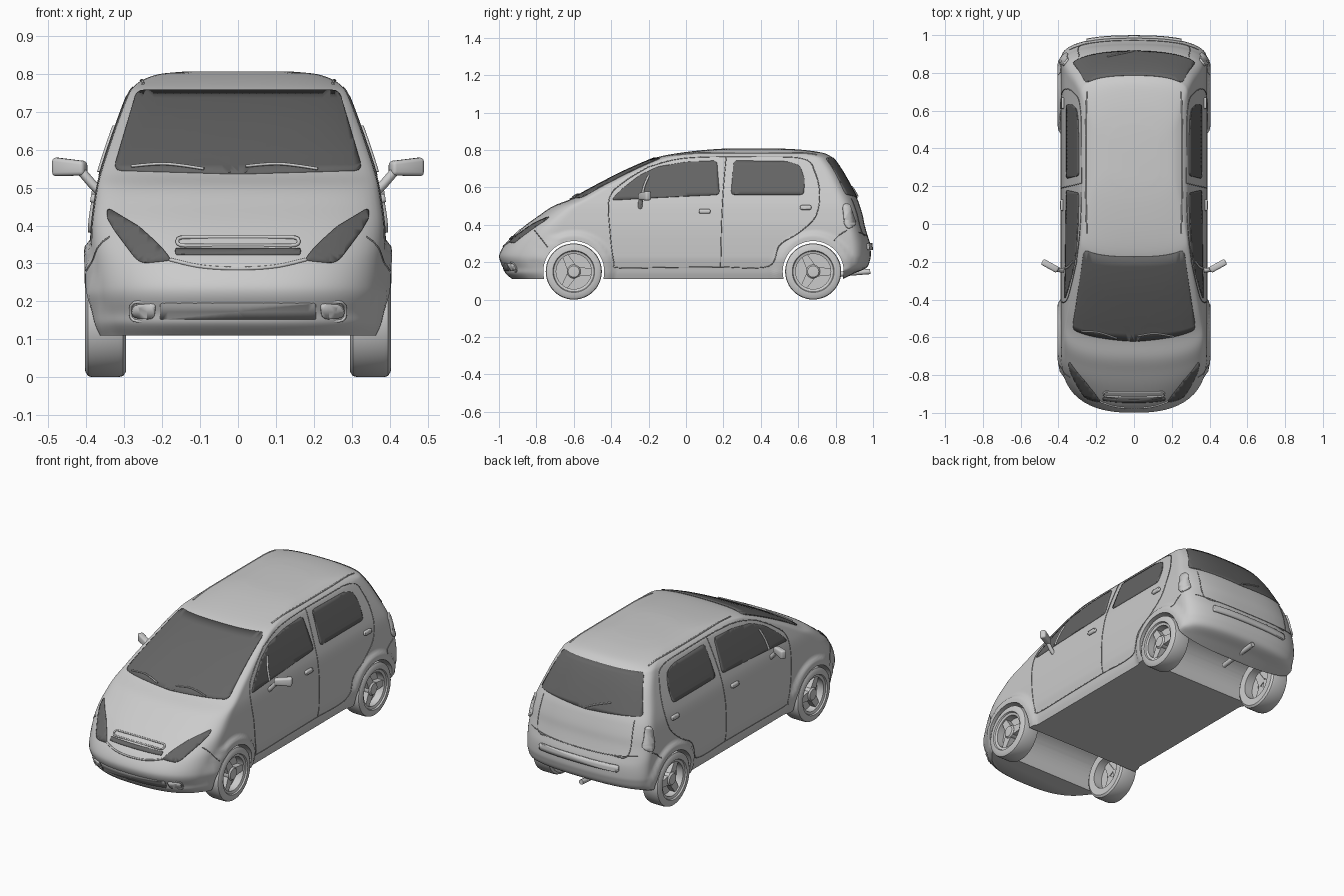
import bpy, bmesh, math
from mathutils import Vector, Matrix
from mathutils.bvhtree import BVHTree

if "Cube" in bpy.data.objects:
    bpy.data.objects.remove(bpy.data.objects["Cube"])


def material(name, value):
    m = bpy.data.materials.new(name)
    m.use_nodes = True
    colour = (value, value, value, 1)
    m.diffuse_color = colour
    m.node_tree.nodes["Principled BSDF"].inputs["Base Color"].default_value = colour
    return m


BODY = material("body_grey", 0.6)
GLASS = material("dark_glass", 0.13)
TRIM = material("grey_trim", 0.3)
WHEELS = (-0.60, 0.68)


def finish(name, bm, mat, angle=35):
    mesh = bpy.data.meshes.new(name)
    bm.to_mesh(mesh)
    bm.free()
    ob = bpy.data.objects.new(name, mesh)
    bpy.context.collection.objects.link(ob)
    if mat:
        mesh.materials.append(mat)
    smooth(ob, angle)
    return ob


def smooth(ob, angle):
    bpy.ops.object.select_all(action="DESELECT")
    ob.select_set(True)
    bpy.context.view_layer.objects.active = ob
    bpy.ops.object.shade_smooth_by_angle(angle=math.radians(angle))


# Body shell: horizontal slices (height, front, front depth, rear, rear depth, half width)
SLICES = [
    (.11, -.93, .25, .84, .10, .36), (.14, -.965, .28, .90, .10, .37),
    (.17, -.975, .29, .965, .11, .376), (.215, -.997, .31, .985, .12, .385),
    (.25, -.995, .31, .988, .12, .387), (.30, -.965, .28, .984, .12, .388),
    (.345, -.92, .23, .97, .11, .388), (.40, -.855, .18, .955, .11, .386),
    (.45, -.785, .15, .945, .11, .38), (.50, -.71, .13, .93, .11, .372),
    (.54, -.61, .10, .915, .11, .362), (.60, -.50, .09, .885, .11, .343),
    (.68, -.345, .09, .84, .10, .315), (.74, -.21, .08, .80, .10, .292),
    (.765, -.14, .09, .775, .10, .277), (.785, -.03, .15, .73, .15, .25),
    (.80, .10, .15, .63, .15, .205), (.807, .20, .10, .52, .10, .13)]


def catmull(rows, steps):
    rows = [Vector(r) for r in rows]
    out = []
    for i in range(len(rows) - 1):
        a, b, c = rows[max(i - 1, 0)], rows[i], rows[i + 1]
        d = rows[min(i + 2, len(rows) - 1)]
        for k in range(steps):
            t = k / steps
            out.append(b + (c - a) * (t / 2) + (a * 2 - b * 5 + c * 4 - d) * (t * t / 2)
                       + (b * 3 - a - c * 3 + d) * (t ** 3 / 2))
    return out + [rows[-1]]


def flare(x, y, z):
    for wy in WHEELS:
        s = min(max((0.22 - math.hypot(y - wy, z - 0.15)) / 0.03, 0), 1)
        x += 0.018 * s * s * (3 - 2 * s) * (x / 0.39) ** 4
    return x


def outline(row, caps=14, sides=84):
    z, yf, df, yr, dr, w = row
    e = 0.8
    half = []
    for i in range(caps):
        a = i / caps * math.pi / 2
        half.append((w * math.sin(a) ** e, yf + df * (1 - math.cos(a) ** e)))
    for i in range(sides):
        half.append((w, yf + df + (yr - dr - yf - df) * i / sides))
    for i in range(caps + 1):
        a = (1 - i / caps) * math.pi / 2
        half.append((w * math.sin(a) ** e, yr - dr * (1 - max(math.cos(a), 0) ** e)))
    half = [(flare(x, y, z), y, z) for x, y in half]
    return half + [(-x, y, z) for x, y, z in half[-2:0:-1]]


bm = bmesh.new()
rings = [[bm.verts.new(p) for p in outline(r)] for r in catmull(SLICES, 5)]
for low, high in zip(rings, rings[1:]):
    for i in range(len(low)):
        j = (i + 1) % len(low)
        bm.faces.new((low[i], low[j], high[j], high[i]))
bm.faces.new(rings[0])
bm.faces.new(rings[-1])
bmesh.ops.recalc_face_normals(bm, faces=bm.faces)
TREE = BVHTree.FromBMesh(bm)
body = finish("body_shell", bm, BODY, 40)

# Wheel arches
for y in WHEELS:
    bm = bmesh.new()
    bmesh.ops.create_cone(bm, cap_ends=True, segments=48, radius1=0.163, radius2=0.163, depth=1.2,
                          matrix=Matrix.Translation((0, y, 0.15)) @ Matrix.Rotation(math.pi / 2, 4, "Y"))
    cutter = finish("arch_cutter", bm, None)
    cutter.hide_render = True
    cut = body.modifiers.new("arch", "BOOLEAN")
    cut.operation, cut.solver, cut.object = "DIFFERENCE", "EXACT", cutter
    bpy.context.view_layer.objects.active = body
    bpy.ops.object.modifier_apply(modifier=cut.name)
    bpy.data.objects.remove(cutter)
smooth(body, 40)

# Directions from which details are laid on the shell
PLACE = {
    "front": (lambda u, v: Vector((u, -2, v)), Vector((0, 1, 0))),
    "back": (lambda u, v: Vector((u, 2, v)), Vector((0, -1, 0))),
    "left": (lambda u, v: Vector((2, u, v)), Vector((-1, 0, 0))),
    "right": (lambda u, v: Vector((-2, u, v)), Vector((1, 0, 0))),
    "top": (lambda u, v: Vector((u, v, 2)), Vector((0, 0, -1)))}


def lay(u, v, place, lift):
    start, ray = PLACE[place][0](u, v), PLACE[place][1]
    hit, n, _, _ = TREE.ray_cast(start, ray)
    if hit is None:
        hit, n, _, _ = TREE.find_nearest(start + ray * 1.6)
    return hit + (n if n.dot(ray) < 0 else -n) * lift


def rounded(pts, r):
    pts = [Vector(p) for p in pts]
    out = []
    for i, p in enumerate(pts):
        ends = []
        for q in (pts[i - 1], pts[(i + 1) % len(pts)]):
            d = q - p
            ends.append(p + d.normalized() * min(r, d.length * 0.45))
        for t in (0, 0.33, 0.67, 1):
            out.append(ends[0] * (1 - t) ** 2 + p * (2 * t * (1 - t)) + ends[1] * t * t)
    return out


def plate(name, pts, place, mat, lift=0.004, r=0.02):
    bm = bmesh.new()
    pts = rounded(pts, r)
    bm.faces.new([bm.verts.new((p.x, p.y, 0)) for p in pts])
    bmesh.ops.triangulate(bm, faces=bm.faces)
    for axis in (0, 1):
        lo, hi = min(p[axis] for p in pts), max(p[axis] for p in pts)
        n = max(2, int((hi - lo) / 0.02))
        for k in range(1, n):
            co, no = Vector(), Vector()
            co[axis], no[axis] = lo + (hi - lo) * k / n, 1
            bmesh.ops.bisect_plane(bm, geom=bm.verts[:] + bm.edges[:] + bm.faces[:],
                                   plane_co=co, plane_no=no)
    for v in bm.verts:
        v.co = lay(v.co.x, v.co.y, place, lift)
    bm.normal_update()
    total = sum((f.normal * f.calc_area() for f in bm.faces), Vector())
    if total.dot(PLACE[place][1]) > 0:
        bmesh.ops.reverse_faces(bm, faces=bm.faces)
    ob = finish(name, bm, mat)
    mod = ob.modifiers.new("thickness", "SOLIDIFY")
    mod.thickness, mod.offset = lift + 0.004, -1


def tube(name, pts, mat, radius, closed=False):
    cu = bpy.data.curves.new(name, "CURVE")
    cu.dimensions, cu.bevel_depth, cu.bevel_resolution = "3D", radius, 2
    cu.use_fill_caps = True
    sp = cu.splines.new("POLY")
    sp.points.add(len(pts) - 1)
    for point, p in zip(sp.points, pts):
        point.co = (*p, 1)
    sp.use_cyclic_u = closed
    cu.materials.append(mat)
    bpy.context.collection.objects.link(bpy.data.objects.new(name, cu))


def seam(name, pts, place, mat=TRIM, radius=0.0025, lift=0.0, closed=False):
    path = catmull(pts, 8) if not closed else rounded(pts, 0.02)
    tube(name, [lay(p[0], p[1], place, lift) for p in path], mat, radius, closed)


def box(x, z0, z1):
    return [(-x, z0), (x, z0), (x, z1), (-x, z1)]


# Windscreen, rear window and nose details
plate("windscreen", [(-.328, .545), (0, .535), (.328, .545), (.266, .755), (-.266, .755)], "front", GLASS)
plate("rear_window", [(-.325, .56), (0, .54), (.325, .56), (.255, .757), (-.255, .757)], "back", GLASS)
plate("grille_slot", box(.165, .322, .338), "front", GLASS, r=.006)
seam("grille_frame", box(.16, .345, .367), "front", BODY, .005, .003, True)
seam("grille_lip", [(-.18, .31), (-.1, .292), (0, .286), (.1, .292), (.18, .31)], "front", BODY, .005)
plate("lower_intake", box(.205, .152, .195), "front", TRIM, .003, .005)
seam("intake_frame", box(.283, .148, .199), "front", BODY, .004, .002, True)
seam("rear_bumper_line", [(-.34, .36), (-.2, .345), (0, .34), (.2, .345), (.34, .36)], "back")
plate("rear_bumper_ledge", box(.25, .265, .30), "back", BODY, .012, .01)
seam("tailgate_line", [(-.29, .54), (-.29, .36), (-.2, .345)], "back")
seam("tailgate_line_left", [(.29, .54), (.29, .36), (.2, .345)], "back")

# Wipers
for x in (-.28, .02):
    seam("front_wiper", [(x, .55), (x + .09, .556), (x + .19, .543)], "front", BODY, .004, .008)
seam("rear_wiper", [(0, .55), (-.06, .575), (-.14, .60)], "back", BODY, .004, .008)

# Lamps, doors, mirrors on both sides
LAMP = [(.343, .445), (.345, .42), (.325, .385), (.27, .312), (.25, .30), (.175, .308), (.205, .345), (.26, .395)]
FRONT_GLASS = [(-.40, .53), (-.35, .585), (-.25, .663), (-.15, .71), (0, .735), (.165, .742), (.18, .56), (-.2, .542)]
REAR_GLASS = [(.255, .742), (.54, .738), (.61, .715), (.635, .64), (.63, .56), (.24, .56)]
for side, s in (("left", 1), ("right", -1)):
    plate(side + "_headlamp", [(u * s, v) for u, v in LAMP], "front", GLASS, r=.012)
    plate(side + "_fog_lamp", [(u * s, v) for u, v in ((.222, .152), (.278, .158), (.278, .19), (.215, .195))],
          "front", BODY, .006, .015)
    plate(side + "_front_window", FRONT_GLASS, side, GLASS)
    plate(side + "_rear_window", REAR_GLASS, side, GLASS)
    plate(side + "_tail_lamp", [(.84, .51), (.87, .51), (.905, .40), (.87, .375), (.845, .40)], side, BODY, .01)
    for y, z in ((.10, .47), (.64, .49)):
        plate(side + "_door_handle", [(y - .03, z - .01), (y + .03, z - .01), (y + .03, z + .012), (y - .03, z + .012)],
              side, BODY, .012, .008)
    seam(side + "_front_door_seam", [(-.2, .71), (-.33, .63), (-.41, .54), (-.405, .35), (-.385, .2), (-.36, .17),
                                     (-.1, .172), (.185, .175)], side)
    seam(side + "_pillar_seam", [(.215, .765), (.2, .6), (.19, .4), (.185, .175)], side)
    seam(side + "_rear_door_seam", [(.185, .175), (.44, .178), (.50, .29), (.6, .355), (.69, .44), (.715, .56),
                                    (.69, .68), (.63, .752), (.4, .763), (0, .757), (-.2, .71)], side)
    seam(side + "_quarter_bar", [(-.2, .66), (-.225, .6), (-.235, .54)], side, BODY, .006, .004)
    seam(side + "_fender_seam", [(-.81, .37), (-.77, .32), (-.74, .28)], side)
    seam(side + "_rear_fender_seam", [(.86, .37), (.82, .345), (.79, .315)], side)
    seam(side + "_roof_gutter", [(.25 * s, -.05), (.255 * s, .2), (.255 * s, .5), (.25 * s, .7)], "top", BODY, .004)

    # Door mirror
    bm = bmesh.new()
    bmesh.ops.create_cube(bm, size=1, matrix=Matrix.Diagonal((.095, .034, .05, 1)))
    for v in bm.verts:
        if v.co.x < 0:
            v.co.z = v.co.z * 0.75 - 0.004
    bmesh.ops.bevel(bm, geom=bm.edges[:], offset=0.01, segments=3, affect="EDGES", profile=0.5)
    turn = Matrix.Translation((.444, -.222, .555)) @ Matrix.Rotation(0.5, 4, "Z")
    bm.transform(Matrix.Diagonal((s, 1, 1, 1)) @ turn)
    bmesh.ops.recalc_face_normals(bm, faces=bm.faces)
    finish(side + "_mirror", bm, BODY, 50)
    tube(side + "_mirror_arm", [(.36 * s, -.245, .485), (.385 * s, -.245, .51), (.415 * s, -.24, .545)], BODY, .012)


def lathe(name, profile, y, s, spokes=0):
    bm = bmesh.new()
    verts = [bm.verts.new((x, 0, r)) for r, x in profile]
    edges = [bm.edges.new(pair) for pair in zip(verts, verts[1:])]
    bmesh.ops.spin(bm, geom=verts + edges, cent=(0, 0, 0), axis=(1, 0, 0), angle=math.tau, steps=48)
    bmesh.ops.remove_doubles(bm, verts=bm.verts, dist=0.0001)
    for k in range(spokes):
        made = bmesh.ops.create_cube(bm, size=1)["verts"]
        for v in made:
            out = v.co.z > 0
            v.co = Vector((.383 if v.co.x > 0 else .345, v.co.y * (.034 if out else .055), .096 if out else .01))
        bmesh.ops.rotate(bm, verts=made, cent=(0, 0, 0), matrix=Matrix.Rotation(math.tau * k / spokes + .5, 3, "X"))
    bm.transform(Matrix.Translation((0, y, .15)) @ Matrix.Diagonal((s, 1, 1, 1)))
    bmesh.ops.recalc_face_normals(bm, faces=bm.faces)
    finish(name, bm, BODY)


# Wheels
for end, y in zip(("front", "rear"), WHEELS):
    for side, s in (("left", 1), ("right", -1)):
        lathe(f"{end}_{side}_tyre", [(.094, .34), (.094, .298), (.135, .295), (.147, .303), (.15, .315), (.15, .385),
                                     (.147, .396), (.135, .403), (.112, .404), (.108, .396), (.094, .392), (.094, .34)], y, s)
        lathe(f"{end}_{side}_rim", [(0, .35), (.095, .35)], y, s, spokes=3)
        lathe(f"{end}_{side}_hub", [(0, .394), (.03, .392), (.037, .384), (.037, .345)], y, s)

# Exhaust
tube("exhaust_pipe", [(-.02, .74, .125), (-.02, .86, .14), (-.02, .985, .15)], BODY, .014)
